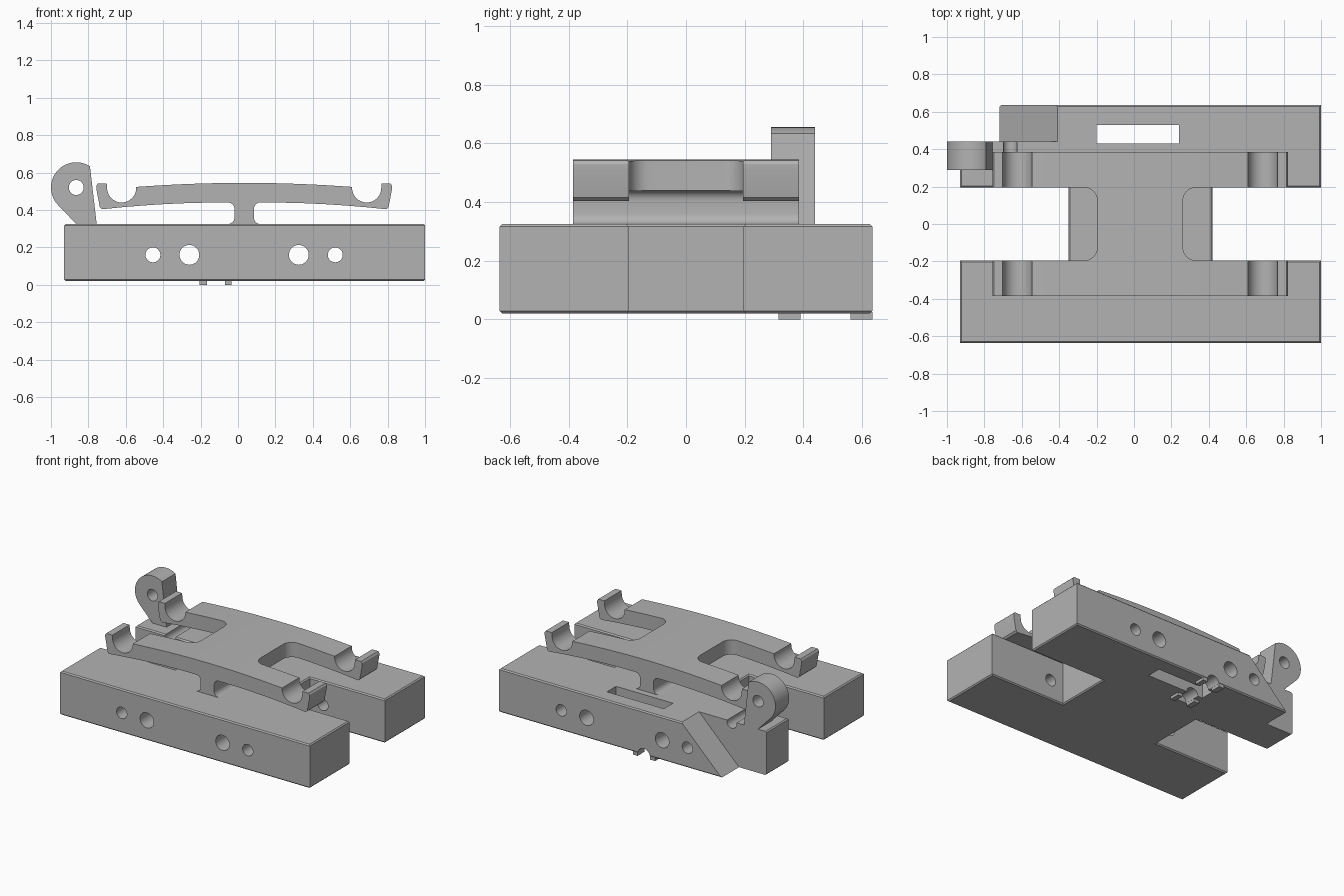
import bpy, bmesh, math

if "Cube" in bpy.data.objects:
    bpy.data.objects.remove(bpy.data.objects["Cube"])

grey = bpy.data.materials.new("plain grey")
grey.diffuse_color = (0.45, 0.45, 0.45, 1)
grey.use_nodes = True
grey.node_tree.nodes["Principled BSDF"].inputs["Base Color"].default_value = grey.diffuse_color
HALF = 0.195   # half width of the open notches
MID = 0.033    # x centre of the beam


def arc(cx, cy, r, a0, a1, n=12):
    return [(cx + r * math.cos(math.radians(a0 + (a1 - a0) * i / n)),
             cy + r * math.sin(math.radians(a0 + (a1 - a0) * i / n))) for i in range(n + 1)]


def circle(cx, cy, r, n=32):
    return arc(cx, cy, r, 0, 360, n)[:-1]


def rect(x0, x1, y0, y1):
    return [(x0, y0), (x1, y0), (x1, y1), (x0, y1)]


def prism(name, pts, axis, a, b, bevel=0):
    """Extrude a profile along y (points are x, z) or along z (points are x, y)."""
    bm = bmesh.new()
    place = (lambda p, t: (p[0], t, p[1])) if axis == "y" else (lambda p, t: (p[0], p[1], t))
    lo = [bm.verts.new(place(p, a)) for p in pts]
    hi = [bm.verts.new(place(p, b)) for p in pts]
    bm.faces.new(lo)
    bm.faces.new(hi)
    n = len(pts)
    for i in range(n):
        j = (i + 1) % n
        bm.faces.new((lo[i], lo[j], hi[j], hi[i]))
    bmesh.ops.recalc_face_normals(bm, faces=bm.faces)
    if bevel:
        rim = [e for e in bm.edges if abs(e.verts[0].co.z - e.verts[1].co.z) < 1e-5]
        bmesh.ops.bevel(bm, geom=rim, offset=bevel, segments=1, affect="EDGES")
    me = bpy.data.meshes.new(name)
    bm.to_mesh(me)
    bm.free()
    me.materials.append(grey)
    ob = bpy.data.objects.new(name, me)
    bpy.context.collection.objects.link(ob)
    return ob


def finish(ob, cutters=()):
    """Apply the cuts, remove the cutters and smooth the round faces."""
    bpy.ops.object.select_all(action="DESELECT")
    bpy.context.view_layer.objects.active = ob
    ob.select_set(True)
    for c in cutters:
        m = ob.modifiers.new("cut", "BOOLEAN")
        m.operation, m.solver, m.object = "DIFFERENCE", "EXACT", c
        bpy.ops.object.modifier_apply(modifier=m.name)
        bpy.data.objects.remove(c)
    bpy.ops.object.shade_smooth_by_angle(angle=math.radians(30))


# Base block with an H-shaped plan
plan = [(-0.93, -0.635), (1, -0.635), (1, -HALF), (0.42, -HALF), (0.42, HALF), (1, HALF),
        (1, 0.635), (-0.93, 0.635), (-0.93, HALF), (-0.35, HALF), (-0.35, -HALF), (-0.93, -HALF)]
base = prism("base", plan, "z", 0.02, 0.325, 0.008)
cuts = [prism("cutter", circle(x, 0.16, r), "y", -0.8, 0.8)           # bolt holes
        for x, r in ((-0.455, 0.04), (-0.26, 0.053), (0.325, 0.053), (0.52, 0.04))]
cuts.append(prism("cutter", rect(-0.2, 0.24, 0.43, 0.53), "z", -0.2, 0.6))   # slot
cuts.append(prism("cutter", [(-1.2, -0.1), (-0.84, -0.1), (-0.308, 0.425), (-1.2, 0.425)],
                  "y", 0.44, 0.8))                                   # sloped corner
cuts.append(prism("cutter", circle(-0.662, 0.315, 0.038), "y", 0.1, 0.5))    # small groove
cuts.append(prism("cutter", circle(-0.118, 0.018, 0.046), "y", 0.315, 0.8))  # lower groove
finish(base, cuts)

# Four small feet beside the lower groove
for i, (x0, x1) in enumerate(((-0.205, -0.165), (-0.07, -0.035))):
    for j, (y0, y1) in enumerate(((0.315, 0.39), (0.56, 0.635))):
        finish(prism(f"foot_{i}{j}", rect(x0, x1, y0, y1), "z", 0, 0.025))

# Arched beam with a hook at each end and a central post, mirrored about MID
R, B = 0.78, 0.052      # half length of the beam, half width of the post
half = [(0.105 * k, 0.545 - 0.022 * (k / 5.5) ** 2) for k in range(6)]        # top of arch
half += arc(0.655, 0.518, 0.078, 176, 360, 18)                                # cradle
half += [(0.735, 0.542), (0.782, 0.542), (0.790, 0.53), (0.790, 0.51), (0.772, 0.415), (0.76, 0.404)]
half += [(0.76 - 0.11 * k, 0.404 + 0.036 * (1 - (1 - k / 6) ** 2)) for k in range(1, 7)]
half += arc(B + 0.035, 0.405, 0.035, 90, 180, 6)                              # upper fillet
half += arc(B + 0.035, 0.36, 0.035, 180, 270, 6)                              # lower fillet
half += [(B + 0.035, 0.32)]
profile = [(MID + x, z) for x, z in half] + [(MID - x, z) for x, z in reversed(half[1:])]
beam = prism("beam", profile, "y", -0.385, 0.385)
cuts = []
for s in (-1, 1):
    e, r = 0.229, 0.07
    shape = [(1.2, -HALF), (1.2, HALF)] + arc(e + r, HALF - r, r, 90, 180, 8) \
        + arc(e + r, r - HALF, r, 180, 270, 8)
    cuts.append(prism("cutter", [(MID + s * x, y) for x, y in shape], "z", 0.33, 0.8))
finish(beam, cuts)

# Upright lug with a pin hole
lug = prism("lug", arc(-0.865, 0.52, 0.135, 57, 225, 24)
            + [(-0.865, 0.325), (-0.865, 0.32), (-0.755, 0.32)], "y", 0.29, 0.44)
finish(lug, [prism("cutter", circle(-0.865, 0.52, 0.04), "y", 0.1, 0.6)])
